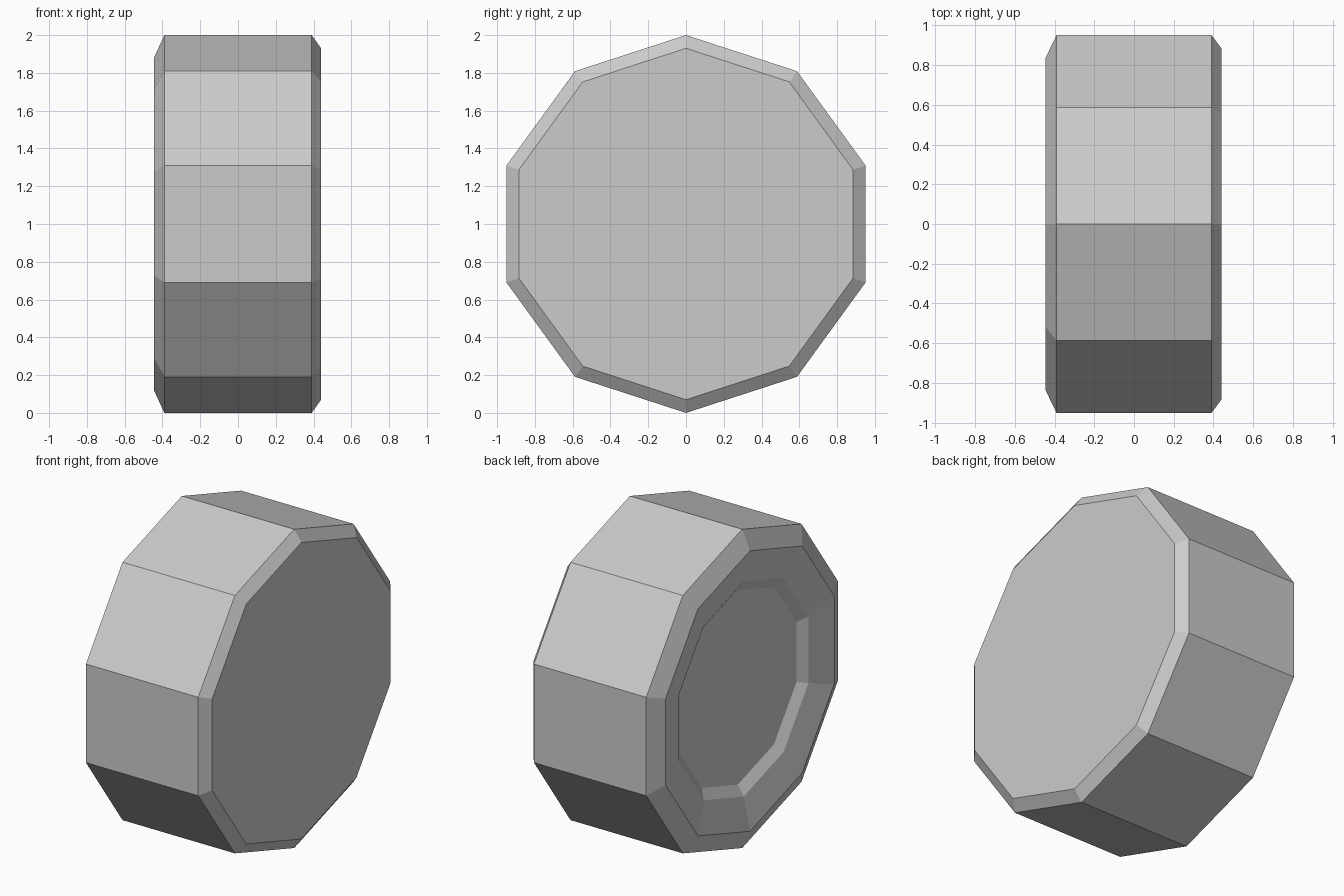
import bpy, bmesh, math

if "Cube" in bpy.data.objects:
    bpy.data.objects.remove(bpy.data.objects["Cube"])

SIDES = 10
# Wheel profile as (x, radius), from recessed hub face on the left to flat face on the right
PROFILE = [(-0.36, 0.61), (-0.40, 0.675), (-0.445, 0.88), (-0.39, 1.0),
           (0.39, 1.0), (0.44, 0.93)]


def ring(bm, x, r):
    return [bm.verts.new((x, r * math.sin(2 * math.pi * i / SIDES),
                          1 + r * math.cos(2 * math.pi * i / SIDES)))
            for i in range(SIDES)]


# Wheel: ten-sided rings bridged along the axle direction
bm = bmesh.new()
rings = [ring(bm, x, r) for x, r in PROFILE]
for a, b in zip(rings, rings[1:]):
    for i in range(SIDES):
        j = (i + 1) % SIDES
        bm.faces.new((a[i], a[j], b[j], b[i]))

# Flat hub face and flat back face
bm.faces.new(rings[0])
bm.faces.new(rings[-1])
bmesh.ops.recalc_face_normals(bm, faces=bm.faces)

mesh = bpy.data.meshes.new("wheel")
bm.to_mesh(mesh)
bm.free()
bpy.context.collection.objects.link(bpy.data.objects.new("wheel", mesh))
